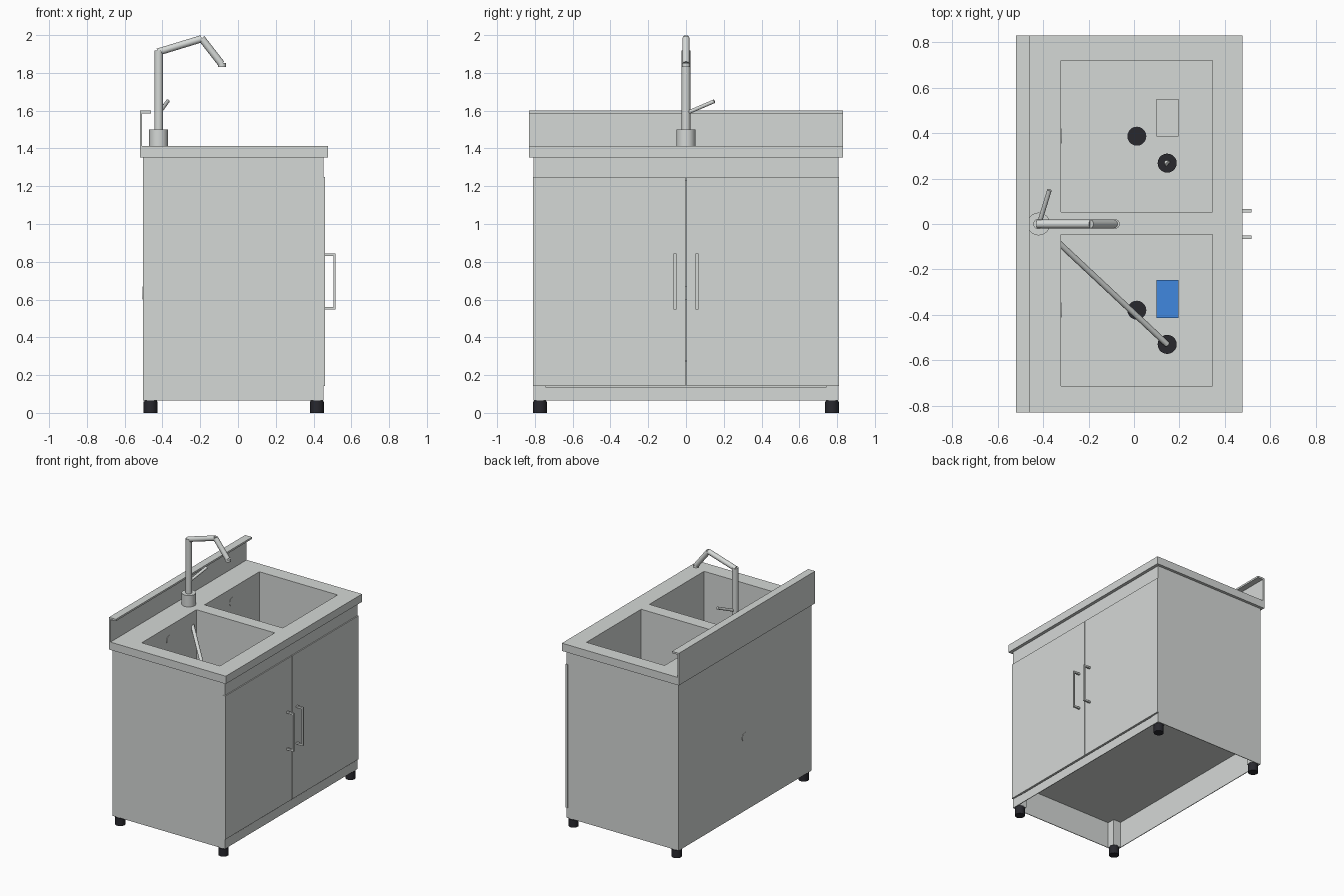
import bpy, bmesh, math
from mathutils import Vector

if "Cube" in bpy.data.objects:
    bpy.data.objects.remove(bpy.data.objects["Cube"])


def material(name, rgb):
    m = bpy.data.materials.new(name)
    m.diffuse_color = (*rgb, 1)
    m.use_nodes = True
    m.node_tree.nodes["Principled BSDF"].inputs["Base Color"].default_value = m.diffuse_color
    return m


STEEL = material("brushed steel", (0.665, 0.69, 0.675))
BLACK = material("black rubber", (0.021, 0.021, 0.027))
BLUE = material("blue plastic", (0.05, 0.245, 0.74))
T = 0.005  # sheet thickness


def finish(bm, name, mat, smooth=False):
    bmesh.ops.recalc_face_normals(bm, faces=bm.faces)
    me = bpy.data.meshes.new(name)
    bm.to_mesh(me)
    bm.free()
    me.materials.append(mat)
    ob = bpy.data.objects.new(name, me)
    bpy.context.collection.objects.link(ob)
    if smooth:
        bpy.ops.object.select_all(action='DESELECT')
        ob.select_set(True)
        bpy.context.view_layer.objects.active = ob
        bpy.ops.object.shade_smooth_by_angle(angle=math.radians(35))
    return ob


def add_box(bm, x0, x1, y0, y1, z0, z1):
    vs = bmesh.ops.create_cube(bm, size=1)["verts"]
    for v in vs:
        v.co = ((x0 + x1) / 2 + v.co.x * (x1 - x0),
                (y0 + y1) / 2 + v.co.y * (y1 - y0),
                (z0 + z1) / 2 + v.co.z * (z1 - z0))
    return vs


def boxes(name, mat, *dims):
    bm = bmesh.new()
    for d in dims:
        add_box(bm, *d)
    return finish(bm, name, mat)


def rods(name, mat, r, *segments, sides=20):
    """Cylinders of radius r between pairs of points."""
    bm = bmesh.new()
    for a, b in segments:
        a, b = Vector(a), Vector(b)
        vs = bmesh.ops.create_cone(bm, cap_ends=True, segments=sides, radius1=r,
                                   radius2=r, depth=(b - a).length)["verts"]
        rot = Vector((0, 0, 1)).rotation_difference(b - a)
        for v in vs:
            v.co = rot @ v.co + (a + b) / 2
    return finish(bm, name, mat, True)


# Cabinet shell of thin sheet: sides, back, front top rail, plinth and floor
XB, XF, YS = -0.503, 0.453, 0.808
BASE = 0.28
for side, s in (("left", -1), ("right", 1)):
    y0, y1 = sorted((s * (YS - T), s * YS))
    boxes(side + "_side_panel", STEEL, (XB, XF, y0, y1, 0.065, 1.352))
boxes("back_panel", STEEL, (XB, XB + T, T - YS, YS - T, 0.065, 1.352))
boxes("front_rail", STEEL, (XF - T, XF, T - YS, YS - T, 1.23, 1.352))
boxes("front_plinth", STEEL, (XF - T, XF, T - YS, YS - T, 0.065, 0.135))
boxes("floor_panel", STEEL, (XB + T, XF - T, T - YS, YS - T, BASE - 0.01, BASE))

# Corner posts and rubber feet
bm = bmesh.new()
for x0, x1 in ((XB + T, XB + 0.07), (XF - 0.07, XF - T)):
    for s in (-1, 1):
        y0, y1 = sorted((s * 0.742, s * (YS - T)))
        add_box(bm, x0, x1, y0, y1, 0.065, BASE - 0.01)
finish(bm, "corner_posts", STEEL)
corners = [(x, y) for x in (-0.463, 0.418) for y in (-0.773, 0.773)]
rods("feet", BLACK, 0.036, *[((x, y, 0), (x, y, 0.06)) for x, y in corners])
rods("foot_stems", BLACK, 0.033, *[((x, y, 0.06), (x, y, 0.07)) for x, y in corners])

# Double doors with bow handles
for side, s in (("left", -1), ("right", 1)):
    y0, y1 = sorted((s * 0.003, s * 0.811))
    boxes(side + "_door", STEEL, (XF - 0.012, 0.461, y0, y1, 0.142, 1.248))
    h0, h1 = s * 0.058 - 0.007, s * 0.058 + 0.007
    boxes(side + "_handle", STEEL, (0.506, 0.517, h0, h1, 0.547, 0.843),
          (0.459, 0.508, h0, h1, 0.547, 0.560), (0.459, 0.508, h0, h1, 0.830, 0.843))

# Countertop: sheet with two openings, folded skirt and return flange
BX = (-0.322, 0.345)
BASINS = ((-0.713, -0.046), (0.053, 0.72))
CX0, CX1, CY, ZB, ZT = -0.52, 0.477, 0.83, 1.352, 1.412
xs = (CX0, *BX, CX1)
ys = (-CY, *BASINS[0], *BASINS[1], CY)
bm = bmesh.new()
grid = [[bm.verts.new((x, y, ZT - T)) for y in ys] for x in xs]
for i in range(3):
    for j in range(5):
        if not (i == 1 and j in (1, 3)):
            bm.faces.new((grid[i][j], grid[i + 1][j], grid[i + 1][j + 1], grid[i][j + 1]))
ext = bmesh.ops.extrude_face_region(bm, geom=bm.faces[:])["geom"]
for v in ext:
    if isinstance(v, bmesh.types.BMVert):
        v.co.z = ZT
finish(bm, "countertop", STEEL)
boxes("counter_skirt", STEEL,
      (CX0, CX0 + T, -CY, CY, ZB, ZT - T), (CX1 - T, CX1, -CY, CY, ZB, ZT - T),
      (CX0 + T, CX1 - T, -CY, T - CY, ZB, ZT - T), (CX0 + T, CX1 - T, CY - T, CY, ZB, ZT - T))
boxes("counter_flange", STEEL,
      (CX0 + T, XB + 0.02, T - CY, CY - T, ZB, ZB + T), (XF - 0.02, CX1 - T, T - CY, CY - T, ZB, ZB + T),
      *[(XB + 0.02, XF - 0.02, *sorted((s * 0.79, s * (CY - T))), ZB, ZB + T) for s in (-1, 1)])

# Backsplash with folded lip
boxes("backsplash", STEEL, (-0.52, -0.507, -0.83, 0.83, 1.412, 1.60),
      (-0.507, -0.461, -0.83, 0.83, 1.586, 1.60))

# Sink basins with drains and overflow discs
FLOOR = 0.97
for side, (y0, y1) in zip(("left", "right"), BASINS):
    bm = bmesh.new()
    add_box(bm, *BX, y0, y1, FLOOR, ZT - T)
    bm.normal_update()
    top = [f for f in bm.faces if f.normal.z > 0.9]
    bmesh.ops.delete(bm, geom=top, context='FACES_ONLY')
    basin = finish(bm, side + "_basin", STEEL)
    mod = basin.modifiers.new("thickness", 'SOLIDIFY')
    mod.thickness = T
    mod.offset = 1
    yc = (y0 + y1) / 2
    rods(side + "_drain", BLACK, 0.042, ((0.0125, yc, FLOOR - 0.05), (0.0125, yc, FLOOR + 0.006)))
    rods(side + "_overflow", STEEL, 0.033, ((-0.325, yc, 1.31), (-0.319, yc, 1.31)))

# Water canisters inside the cabinet: body, grip and cap
for name, mat, cy in (("waste_canister", STEEL, 0.268), ("fresh_canister", BLUE, -0.53)):
    boxes(name, mat, (0.0, 0.29, cy - 0.07, cy + 0.33, BASE, 0.92),
          (0.098, 0.196, cy + 0.117, cy + 0.283, 0.92, FLOOR + 0.012))
    rods(name + "_cap", BLACK, 0.042, ((0.146, cy, 0.92), (0.146, cy, FLOOR + 0.03)))

# Supply and waste hoses
rods("supply_hose", STEEL, 0.013, ((-0.42, 0.0, 1.36), (0.146, -0.53, 1.01)))
rods("waste_hose", STEEL, 0.013, ((0.0125, 0.386, 0.80), (0.150, 0.264, 1.001)))

# Cable grommet on the back
rods("back_grommet", STEEL, 0.035, ((-0.49, 0, 0.635), (XB - 0.002, 0, 0.635)))

# Faucet: base, stem, arm, spout, nozzle and lever
FX = -0.42
rods("faucet_base", STEEL, 0.05, ((FX, 0, 1.41), (FX, 0, 1.50)), sides=32)
rods("faucet_stem", STEEL, 0.023, ((FX, 0, 1.50), (FX, 0, 1.918)))
rods("faucet_arm", STEEL, 0.019, ((FX - 0.005, 0, 1.910), (-0.192, 0, 1.981)))
rods("faucet_spout", STEEL, 0.019, ((-0.193, 0, 1.983), (-0.088, 0, 1.848)))
rods("faucet_nozzle", STEEL, 0.021, ((-0.084, 0, 1.832), (-0.084, 0, 1.852)))
rods("faucet_lever", STEEL, 0.010, ((FX + 0.005, 0.01, 1.59), (-0.372, 0.15, 1.65)))
